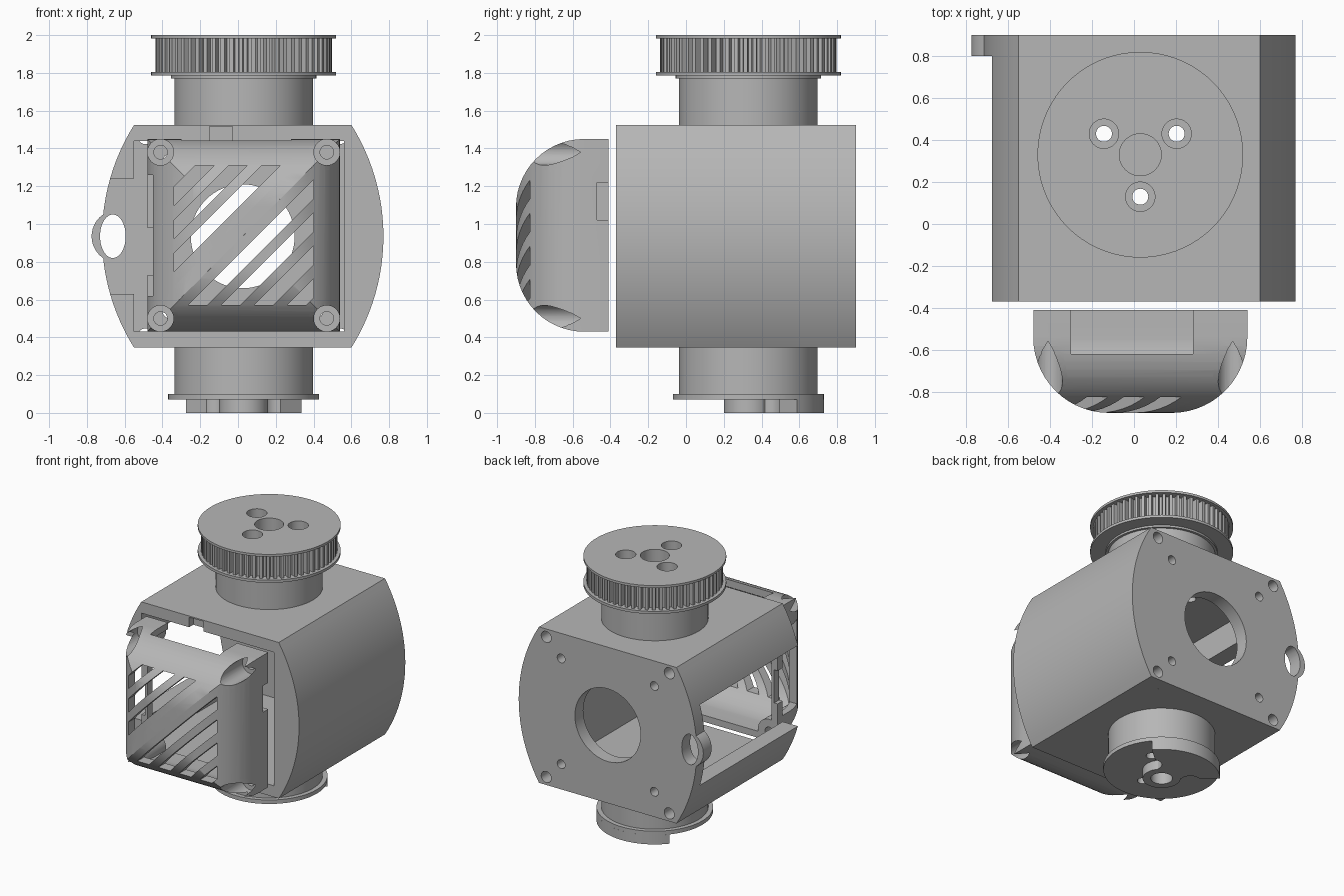
import bpy, bmesh, math
from mathutils import Vector

cube = bpy.data.objects.get("Cube")
if cube:
    bpy.data.objects.remove(cube, do_unlink=True)

grey = bpy.data.materials.new("plain grey")
grey.use_nodes = True
COL = (0.47, 0.47, 0.47, 1)
grey.diffuse_color = COL
grey.node_tree.nodes["Principled BSDF"].inputs["Base Color"].default_value = COL

CX, CZ = 0.025, 0.935      # housing centre line (runs along y)
PX, PY = 0.03, 0.33        # pulley axis (runs along z)
COVX, COVZ = 0.03, 0.94    # front cover centre


def prism(name, pts, axis, a, b):
    """Extrude a 2D outline along an axis from a to b."""
    place = {'x': lambda u, v, t: (t, u, v),
             'y': lambda u, v, t: (u, t, v),
             'z': lambda u, v, t: (u, v, t)}[axis]
    bm = bmesh.new()
    face = bm.faces.new([bm.verts.new(place(u, v, a)) for u, v in pts])
    ext = bmesh.ops.extrude_face_region(bm, geom=[face])
    move = Vector(place(0, 0, b - a))
    bmesh.ops.translate(bm, vec=move, verts=[g for g in ext["geom"] if isinstance(g, bmesh.types.BMVert)])
    bmesh.ops.recalc_face_normals(bm, faces=bm.faces)
    me = bpy.data.meshes.new(name)
    bm.to_mesh(me)
    bm.free()
    me.materials.append(grey)
    ob = bpy.data.objects.new(name, me)
    bpy.context.collection.objects.link(ob)
    return ob


def arc(cu, cv, r, a0, a1, n):
    return [(cu + r * math.cos(math.radians(a0 + (a1 - a0) * i / n)),
             cv + r * math.sin(math.radians(a0 + (a1 - a0) * i / n))) for i in range(n + 1)]


def ellipse(cu, cv, ru, rv, n=48):
    return [(cu + ru * math.cos(2 * math.pi * i / n), cv + rv * math.sin(2 * math.pi * i / n)) for i in range(n)]


def cyl(name, cu, cv, r, axis, a, b, n=48):
    return prism(name, ellipse(cu, cv, r, r, n), axis, a, b)


def box(name, x0, x1, y0, y1, z0, z1):
    return prism(name, [(x0, y0), (x1, y0), (x1, y1), (x0, y1)], 'z', z0, z1)


def combine(ob, tool, op='DIFFERENCE'):
    mod = ob.modifiers.new("cut", 'BOOLEAN')
    mod.operation, mod.object, mod.solver = op, tool, 'EXACT'
    bpy.context.view_layer.objects.active = ob
    bpy.ops.object.modifier_apply(modifier=mod.name)
    bpy.data.objects.remove(tool, do_unlink=True)


# --- Housing: barrel-sided block, hollow, open at the front and on the -x side
R = 1.109
half = math.degrees(math.asin(0.59 / R))
outline = (arc(CX - 0.364, CZ, R, -half, half, 24)
           + arc(CX + 0.364, CZ, R, 180 - half, 180 + half, 24))
housing = prism("housing", outline, 'y', -0.37, 0.80)
combine(housing, box("cutter", -0.55, 0.56, -0.5, 0.9, 0.43, 1.44))
combine(housing, box("cutter", -0.9, -0.5, -0.5, 0.9, 0.63, 1.24))
combine(housing, box("cutter", -0.15, -0.03, -0.5, -0.32, 1.40, 1.515))

# --- Back plate with cable ear, shaft opening and screw holes
back_plate = prism("back_plate", outline, 'y', 0.80, 0.90)
combine(back_plate, cyl("ear", -0.635, CZ, 0.14, 'y', 0.80, 0.90), 'UNION')
combine(back_plate, prism("cutter", ellipse(-0.6625, CZ, 0.068, 0.115), 'y', 0.7, 1.0))
combine(back_plate, cyl("cutter", CX, CZ, 0.275, 'y', 0.7, 1.0, 64))
for sx in (-1, 1):
    for sz in (-1, 1):
        combine(back_plate, cyl("cutter", CX + sx * 0.515, CZ + sz * 0.53, 0.042, 'y', 0.7, 1.0, 24))
        combine(housing, cyl("cutter", CX + sx * 0.515, CZ + sz * 0.53, 0.025, 'y', 0.6, 1.0, 24))
        combine(back_plate, cyl("cutter", CX + sx * 0.39, CZ + sz * 0.40, 0.033, 'y', 0.7, 1.0, 24))

# --- Collars, flanges and toothed pulley on the vertical axis
upper_collar = cyl("upper_collar", PX, PY, 0.367, 'z', 1.52, 1.77, 64)
shoulder = cyl("pulley_shoulder", PX, PY, 0.385, 'z', 1.77, 1.785, 64)
lower_flange = cyl("pulley_lower_flange", PX, PY, 0.49, 'z', 1.785, 1.805, 72)
upper_flange = cyl("pulley_upper_flange", PX, PY, 0.49, 'z', 1.982, 2.0, 72)
teeth, N = [], 60
for i in range(N):
    for k, r in ((0.0, 0.43), (0.38, 0.43), (0.48, 0.467), (0.9, 0.467)):
        t = 2 * math.pi * (i + k) / N
        teeth.append((PX + r * math.cos(t), PY + r * math.sin(t)))
pulley = prism("pulley_teeth", teeth, 'z', 1.805, 1.982)
lower_collar = cyl("lower_collar", PX, PY, 0.367, 'z', 0.10, 0.35, 64)
bottom_flange = cyl("bottom_flange", PX, PY, 0.40, 'z', 0.07, 0.10, 64)

# Raised stop on the underside: a sector with a round boss
bottom_stop = prism("bottom_stop", [(PX, PY)] + arc(PX, PY, 0.40, 40.3, 139.7, 24), 'z', 0.0, 0.07)
combine(bottom_stop, cyl("boss", PX, PY, 0.13, 'z', 0.0, 0.07), 'UNION')

# Three screw holes running right through, and blind centre bores
axis_parts = [housing, upper_collar, shoulder, lower_flange, upper_flange,
              pulley, lower_collar, bottom_flange, bottom_stop]
for ang in (30, 150, 270):
    hx = PX + 0.2 * math.cos(math.radians(ang))
    hy = PY + 0.2 * math.sin(math.radians(ang))
    for part in axis_parts:
        r = 0.07 if part in (upper_flange, pulley, bottom_stop) else 0.038
        combine(part, cyl("cutter", hx, hy, r, 'z', -0.1, 2.1, 32))
for part in (upper_flange, pulley):
    combine(part, cyl("cutter", PX, PY, 0.1, 'z', 1.70, 2.1))
for part in (bottom_flange, bottom_stop):
    combine(part, cyl("cutter", PX, PY, 0.075, 'z', -0.1, 0.2))


# --- Front cover: two rounded outlines crossed, giving mitred corners
def cover_shape(name, w, front, rad, back):
    def profile(c):
        return ([(c - w, back)] + arc(c - w + rad, front + rad, rad, 180, 270, 14)
                + arc(c + w - rad, front + rad, rad, 270, 360, 14) + [(c + w, back)])
    ob = prism(name, profile(COVX), 'z', COVZ - 0.8, COVZ + 0.8)
    side = [(v, u) for u, v in profile(COVZ)]
    combine(ob, prism("tool", side, 'x', COVX - 0.8, COVX + 0.8), 'INTERSECT')
    return ob


cover = cover_shape("front_cover", 0.51, -0.90, 0.36, -0.41)
combine(cover, cover_shape("cutter", 0.46, -0.835, 0.31, -0.35))
corners = [(COVX + sx * 0.44, COVZ + sz * 0.44) for sx in (-1, 1) for sz in (-1, 1)]
for x, z in corners:      # screw posts
    post = cyl("post", x, z, 0.095, 'y', -0.95, -0.41, 32)
    combine(post, cover_shape("tool", 0.51, -0.90, 0.36, -0.41), 'INTERSECT')
    combine(cover, post, 'UNION')
for x, z in corners:      # screw head recesses
    combine(cover, cyl("cutter", x, z, 0.069, 'y', -1.0, -0.52, 32))
    combine(cover, cyl("cutter", x, z, 0.036, 'y', -1.0, -0.3, 24))

# Diagonal vent slots, clipped to a square
H = 0.37
for k in range(-4, 4):
    lo, hi = 0.175 * k, 0.175 * k + 0.1
    def end(c):           # the two ends of the diagonal v = u + c inside the square
        return (max(-H, -H - c), max(-H, -H + c)), (min(H, H - c), min(H, H + c))
    (a0, a1), (b0, b1) = end(lo), end(hi)
    pts = [a0, a1, b1, b0]
    combine(cover, prism("cutter", [(COVX + u, COVZ + v) for u, v in pts], 'y', -1.0, -0.70))

# Openings in the top and sides of the cover
combine(cover, box("cutter", -0.30, 0.28, -0.62, -0.35, 1.25, 1.6))
combine(cover, box("cutter", -0.6, -0.38, -0.68, -0.47, 0.62, 1.26))
combine(cover, box("cutter", -0.6, -0.45, -0.48, -0.35, 0.73, 0.98))
combine(cover, box("cutter", 0.45, 0.6, -0.47, -0.35, 1.02, 1.22))

# --- Smooth the round walls, keep the edges crisp
bpy.ops.object.select_all(action='DESELECT')
for ob in axis_parts + [back_plate, cover]:
    ob.select_set(True)
bpy.context.view_layer.objects.active = housing
bpy.ops.object.shade_smooth_by_angle(angle=math.radians(25))
